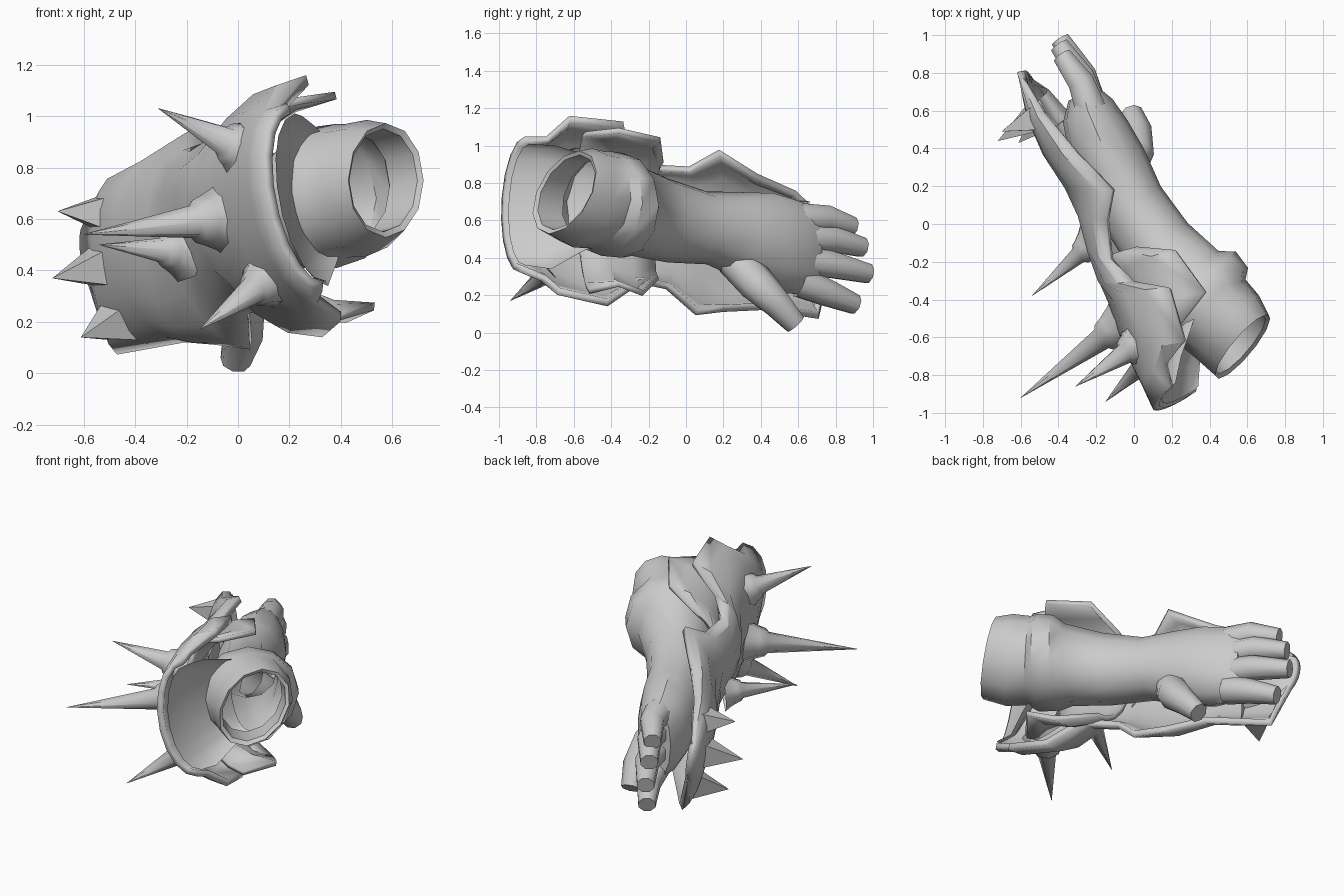
import bpy
from math import sin, cos, pi, radians
from mathutils import Vector as V

if "Cube" in bpy.data.objects:
    bpy.data.objects.remove(bpy.data.objects["Cube"])


def make(name, verts, faces, angle=40):
    me = bpy.data.meshes.new(name)
    me.from_pydata(verts, [], faces)
    me.validate()
    ob = bpy.data.objects.new(name, me)
    bpy.context.collection.objects.link(ob)
    bpy.ops.object.select_all(action='DESELECT')
    ob.select_set(True)
    bpy.context.view_layer.objects.active = ob
    bpy.ops.object.mode_set(mode='EDIT')
    bpy.ops.mesh.select_all(action='SELECT')
    bpy.ops.mesh.normals_make_consistent(inside=False)
    bpy.ops.object.mode_set(mode='OBJECT')
    bpy.ops.object.shade_smooth_by_angle(angle=radians(angle))
    return ob


def loft(name, rings, angle=40, closed=True, caps=(True, True)):
    n = len(rings[0])
    verts = [p for r in rings for p in r]
    faces = []
    for i in range(len(rings) - 1):
        for j in range(n if closed else n - 1):
            k = (j + 1) % n
            faces.append((i * n + j, i * n + k, i * n + n + k, i * n + n + j))
    if caps[0]:
        faces.append(tuple(range(n)))
    if caps[1]:
        faces.append(tuple(range(len(verts) - n, len(verts))))
    return make(name, verts, faces, angle)


def upright_ring(c, h, a, b, lean=0, n=12):
    h = V((h[0], h[1], 0)).normalized()
    return [V(c) + h * a * cos(2 * pi * j / n) + V((0, lean, b)) * sin(2 * pi * j / n)
            for j in range(n)]


def tube(name, path, radii, n=8, angle=60, caps=(False, True)):
    path = [V(p) for p in path]
    rings = []
    for i, p in enumerate(path):
        d = path[min(i + 1, len(path) - 1)] - path[max(i - 1, 0)]
        u = d.cross(V((0, 0, 1))).normalized()
        w = d.cross(u).normalized()
        rings.append([p + (u * cos(t) + w * sin(t)) * radii[i]
                      for t in [2 * pi * (j + .5) / n for j in range(n)]])
    return loft(name, rings, angle, True, caps)


def spike(name, base, tip, profile, n, angle):
    base, tip = V(base), V(tip)
    tube(name, [base.lerp(tip, t) for t, r in profile], [r for t, r in profile], n, angle)


# hollow cuff, forearm and palm: centre, sideways direction, half width, half height, lean
arm = [
    ((.46, -.52, .73), (.7, .72), .185, .20, .05),
    ((.565, -.64, .75), (.7, .72), .19, .20, .07),
    ((.575, -.65, .75), (.7, .72), .21, .222, .08),
    ((.50, -.55, .72), (.7, .72), .235, .265, .05),
    ((.42, -.47, .71), (.7, .72), .245, .26, .03),
    ((.385, -.43, .69), (.74, .67), .295, .28, .02),
    ((.31, -.34, .68), (.76, .65), .30, .28),
    ((.265, -.29, .66), (.78, .62), .235, .25),
    ((.12, -.10, .60), (.84, .54), .195, .225),
    ((-.02, .11, .56), (.88, .47), .185, .195),
    ((-.12, .32, .51), (.9, .43), .19, .24),
    ((-.19, .47, .48), (.9, .43), .175, .265),
    ((-.245, .60, .455), (.9, .43), .145, .25),
    ((-.27, .69, .44), (.9, .43), .085, .23),
]
loft("cuff_and_forearm", [upright_ring(*s) for s in arm], caps=(False, True))

# fingers and thumb
fingers = [
    ((-.22, .61, .27), (-.26, .76, .21), (-.35, .905, .15)),
    ((-.23, .63, .39), (-.27, .79, .36), (-.39, .975, .315)),
    ((-.23, .63, .51), (-.28, .78, .50), (-.395, .945, .455)),
    ((-.23, .61, .61), (-.28, .75, .61), (-.38, .89, .565)),
]
for i, (a, b, c) in enumerate(fingers):
    tube("finger_%d" % (i + 1), [a, b, c], [.088, .075, .055])
tube("thumb", [(-.08, .25, .40), (.01, .38, .26), (.02, .49, .15), (-.01, .585, .045)],
     [.10, .10, .08, .06])


# armour: each section is an arch through upper rim, outer middle and lower rim
def arch(u, m, l, n=9):
    u, m, l = V(u), V(m), V(l)
    c = (u + l) / 2
    return [c + (u - c) * cos(pi * j / n) + (m - c) * sin(pi * j / n) for j in range(n + 1)]


def plate(name, sections, thick):
    ob = loft(name, [arch(*s) for s in sections], 35, False, (False, False))
    mod = ob.modifiers.new("thickness", 'SOLIDIFY')
    mod.thickness = thick
    mod.offset = 0
    return ob


shell = [
    ((.20, -.86, 1.03), (.13, -.98, .67), (.33, -.88, .34)),
    ((.17, -.74, 1.03), (.07, -.85, .66), (.31, -.76, .29)),
    ((.27, -.62, 1.14), (-.01, -.70, .65), (.40, -.68, .22)),
    ((.19, -.34, 1.11), (-.11, -.42, .60), (.33, -.42, .16)),
    ((.01, -.32, .95), (-.16, -.28, .57), (.20, -.25, .28)),
    ((-.12, -.18, .88), (-.21, -.12, .53), (.04, -.10, .25)),
    ((-.14, .02, .87), (-.26, .06, .50), (.05, .06, .11)),
    ((-.11, .18, .96), (-.35, .20, .49), (-.08, .20, .13)),
    ((-.30, .38, .83), (-.46, .38, .48), (-.20, .42, .14)),
    ((-.47, .58, .74), (-.55, .58, .47), (-.46, .71, .09)),
    ((-.57, .74, .57), (-.595, .81, .47), (-.54, .75, .32)),
]
plate("spiked_shell", shell, .04)

# dished lining running from the front rim of the shell back to the cuff
loft("shell_lining", [
    arch((.22, -.84, 1.01), (.16, -.95, .67), (.34, -.86, .36)),
    arch((.25, -.70, 1.00), (.17, -.78, .67), (.35, -.72, .34)),
    arch((.30, -.56, .96), (.23, -.58, .68), (.38, -.58, .42)),
    arch((.34, -.44, .92), (.26, -.44, .68), (.40, -.46, .48)),
], 50, False, (False, False))

# inner overlapping collar plate
plate("collar_plate", [
    ((.24, -.54, 1.06), (.06, -.58, .66), (.40, -.52, .22)),
    ((.38, -.36, 1.08), (.00, -.43, .63), (.53, -.36, .26)),
    ((.22, -.14, 1.03), (-.06, -.28, .60), (.42, -.23, .21)),
    ((.02, -.13, .90), (-.11, -.17, .56), (.15, -.15, .30)),
], .03)

# long forearm spikes on flared knobs
knob = [(.06, .16), (.14, .125), (.22, .10), (.28, .085), (.30, .065), (1, .001)]
for i, (b, t, k) in enumerate([
    ((.01, -.47, .61), (-.60, -.92, .54), 1),
    ((-.19, -.07, .47), (-.54, -.38, .50), .75),
    ((.06, -.61, .85), (-.31, -.86, 1.03), .9),
    ((.15, -.64, .39), (-.15, -.94, .17), .9),
]):
    spike("forearm_spike_%d" % (i + 1), b, t, [(q, r * k) for q, r in knob], 7, 60)

# short knuckle spikes
for i, (b, t) in enumerate([
    ((-.47, .58, .62), (-.70, .49, .63)),
    ((-.50, .58, .42), (-.72, .44, .37)),
    ((-.44, .60, .21), (-.61, .43, .14)),
]):
    spike("knuckle_spike_%d" % (i + 1), b, t, [(0, .12), (1, .001)], 4, 35)
